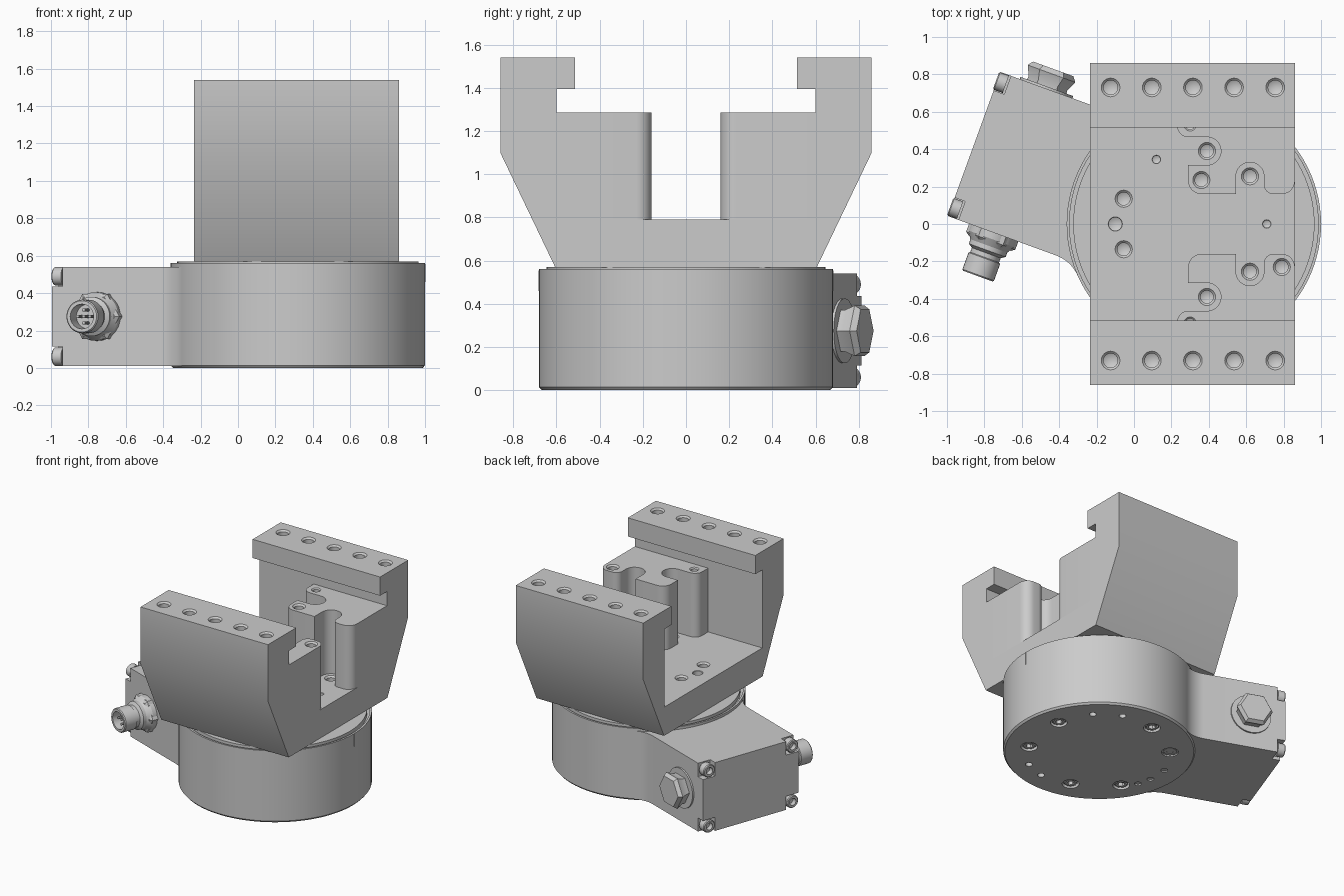
import bpy, bmesh
from math import radians, cos, sin, pi
from mathutils import Matrix, Vector

if "Cube" in bpy.data.objects:
    bpy.data.objects.remove(bpy.data.objects["Cube"])

T, R = Matrix.Translation, Matrix.Rotation
I = Matrix.Identity(4)


def lathe(bm, profile, mat=I, seg=24):
    """Revolve (r, z) points about local z; r = 0 makes a pole."""
    rings = []
    for r, z in profile:
        n = 1 if r == 0 else seg
        rings.append([bm.verts.new(mat @ Vector((r * cos(2*pi*i/seg), r * sin(2*pi*i/seg), z)))
                      for i in range(n)])
    for a, b in zip(rings, rings[1:]):
        for i in range(seg):
            j = (i + 1) % seg
            if len(a) == 1:
                bm.faces.new((a[0], b[i], b[j]))
            elif len(b) == 1:
                bm.faces.new((a[i], a[j], b[0]))
            else:
                bm.faces.new((a[i], a[j], b[j], b[i]))


def prism(bm, pts, z0, z1, mat=I):
    """Extrude a 2D outline along local z."""
    lo = [bm.verts.new(mat @ Vector((x, y, z0))) for x, y in pts]
    hi = [bm.verts.new(mat @ Vector((x, y, z1))) for x, y in pts]
    bm.faces.new(lo)
    bm.faces.new(hi)
    for i in range(len(pts)):
        j = (i + 1) % len(pts)
        bm.faces.new((lo[i], lo[j], hi[j], hi[i]))


def arc(cx, cy, r, a0, a1, n=8):
    return [(cx + r * cos(radians(a0 + (a1 - a0) * i / n)),
             cy + r * sin(radians(a0 + (a1 - a0) * i / n))) for i in range(n + 1)]


def rect(x0, x1, y0, y1):
    return [(x0, y0), (x1, y0), (x1, y1), (x0, y1)]


def finish(name, bm, cutter=None, angle=30):
    """Make the object, subtract an optional cutter bmesh and shade it."""
    def make(nm, b):
        bmesh.ops.recalc_face_normals(b, faces=b.faces)
        me = bpy.data.meshes.new(nm)
        b.to_mesh(me)
        b.free()
        ob = bpy.data.objects.new(nm, me)
        bpy.context.collection.objects.link(ob)
        return ob
    ob = make(name, bm)
    if cutter:
        c = make(name + "_cutter", cutter)
        c.hide_render = True
        m = ob.modifiers.new("cut", 'BOOLEAN')
        m.operation, m.solver, m.object = 'DIFFERENCE', 'EXACT', c
        dg = bpy.context.evaluated_depsgraph_get()
        me = bpy.data.meshes.new_from_object(ob.evaluated_get(dg))
        ob.modifiers.clear()
        ob.data = me
        bpy.data.objects.remove(c)
    bpy.ops.object.select_all(action='DESELECT')
    ob.select_set(True)
    bpy.context.view_layer.objects.active = ob
    bpy.ops.object.shade_smooth_by_angle(angle=radians(angle))
    return ob


def hole(bm, x, y, z, r, depth, rim=0.012):
    """Countersunk hole cutter going down from z."""
    lathe(bm, [(0, .02), (r + rim, .02), (r + rim, 0), (r, -rim), (r, -depth),
               (0, -depth - r * .5)], T((x, y, z)))


C = T((.32, 0, 0))              # drum axis
M = C @ R(radians(-20), 4, 'Z')  # side housing frame

# Round drum with a rim groove, bottom screw recesses and small bottom holes
big = (15, 98, 141, 212, 254, -32)
small = (45, 68, -60, -79, 199, 187, 170)
bm, cut = bmesh.new(), bmesh.new()
lathe(bm, [(0, 0), (.668, 0), (.68, .014), (.68, .56), (.665, .56), (.665, .535),
           (.645, .535), (.645, .57), (0, .57)], C, 96)
for angs, r, d in ((big, .06, .04), (small, .025, .08)):
    for a in angs:
        p = C @ R(radians(a), 4, 'Z') @ T((.53 if r < .05 else .5, 0, 0))
        lathe(cut, [(0, -.02), (r, -.02), (r, d), (0, d)], p)
finish("drum", bm, cut)

# Socket screws under the drum
bm = bmesh.new()
for a in big:
    p = C @ R(radians(a), 4, 'Z') @ T((.5, 0, 0))
    lathe(bm, [(0, .05), (.05, .05), (.05, .012), (.045, .007)], p)
    lathe(bm, [(.045, .007), (.026, .007), (.026, .035), (0, .035)], p, 6)
finish("drum_screws", bm)

# Thin index marks on the drum side
bm = bmesh.new()
for a in (-90, 0, 90):
    prism(bm, rect(.67, .682, -.003, .003), .46, .555, C @ R(radians(a), 4, 'Z'))
finish("index_marks", bm)

# Side housing blended into the drum, with notched end corners
low = [(-1.25, -.41)] + arc(-.634, -.61, .2, 90, 43.9, 12) + [(-.3, -.3)]
bm, cut = bmesh.new(), bmesh.new()
prism(bm, low + [(x, -y) for x, y in reversed(low)], .01, .54, M)
for s in (-1, 1):
    for z0, z1 in ((-.05, .115), (.435, .6)):
        prism(cut, rect(-1.3, -1.19, *sorted((s * .305, s * .45))), z0, z1, M)
finish("side_housing", bm, cut)

# Corner screws of the housing end
bm = bmesh.new()
for s in (-1, 1):
    for z in (.06, .49):
        p = M @ T((-1.2, s * .358, z)) @ R(radians(-90), 4, 'Y')
        lathe(bm, [(0, 0), (.049, 0), (.049, .05), (.043, .056), (.027, .056),
                   (.027, .02), (0, .02)], p)
finish("housing_screws", bm)

# Cable socket: hex nut, collar, hollow plug and pins
P = M @ T((-.99, -.41, .275)) @ R(radians(90), 4, 'X')
bm = bmesh.new()
lathe(bm, [(0, -.02), (.14, -.02), (.14, .045), (.12, .06), (0, .06)], P, 6)
finish("socket_nut", bm)
bm = bmesh.new()
lathe(bm, [(0, 0), (.13, 0), (.13, .035), (.105, .075), (.105, .1), (.082, .115), (.082, .14),
           (.09, .145), (.09, .24), (.084, .247), (.066, .247), (.066, .15), (0, .15)], P, 32)
finish("socket_plug", bm)
bm = bmesh.new()
for i in range(5):
    q = P @ (R(i * pi / 2, 4, 'Z') @ T((.035, 0, 0)) if i < 4 else I)
    lathe(bm, [(0, .14), (.009, .14), (.009, .22), (0, .227)], q, 10)
finish("socket_pins", bm)

# Blanking plug on the opposite side: flared skirt and hex head
P = M @ T((-.99, .41, .275)) @ R(radians(-90), 4, 'X')
bm = bmesh.new()
lathe(bm, [(0, -.02), (.115, -.02), (.11, .03), (.135, .085), (.115, .112), (0, .112)], P, 6)
lathe(bm, [(0, -.01), (.15, -.01), (.15, .012), (0, .012)], P, 32)
finish("blanking_plug", bm)

# Clamp cradle: one YZ profile swept along x, then drilled
YZ = Matrix(((0, 0, 1, 0), (1, 0, 0, 0), (0, 1, 0, 0), (0, 0, 0, 1)))
half = [(.605, .568), (.86, 1.10), (.86, 1.54), (.515, 1.54), (.515, 1.395), (.6, 1.395), (.6, .79)]
bm, cut = bmesh.new(), bmesh.new()
prism(bm, half + [(-y, z) for y, z in reversed(half)], -.235, .86, YZ)
for s in (-1, 1):
    for i in range(5):
        hole(cut, -.125 + .22 * i, s * .73, 1.54, .038, .2)
    for x, y in ((-.055, .135), (.39, .39), (.62, .255)):
        hole(cut, x, s * y, .79, .034, .12)
for x, y, r in ((-.1, 0, .035), (.12, .345, .02), (.71, 0, .02)):
    hole(cut, x, y, .79, r, .1, .003)
finish("clamp_cradle", bm, cut)

# Support blocks with rounded screw slots, mirrored across y
outline = ([(.86, .605)] + arc(.79, .23, .07, 0, -90) + arc(.745, .21, .05, -90, -180)
           + arc(.62, .255, .075, 0, 180, 16) + [(.545, .16)] + arc(.36, .23, .07, -90, -180)
           + [(.29, .315)] + arc(.39, .39, .075, -90, 90, 16)
           + arc(.29, .525, .06, -90, -180) + [(.23, .605)])
for s, name, (hx, hy) in ((1, "back_support_block", (.36, .235)),
                          (-1, "front_support_block", (.79, -.23))):
    bm, cut = bmesh.new(), bmesh.new()
    prism(bm, [(x, s * y) for x, y in outline], .78, 1.285)
    hole(cut, hx, hy, 1.285, .034, .15)
    hole(cut, .3, s * .53, 1.285, .025, .15, .008)
    finish(name, bm, cut)
